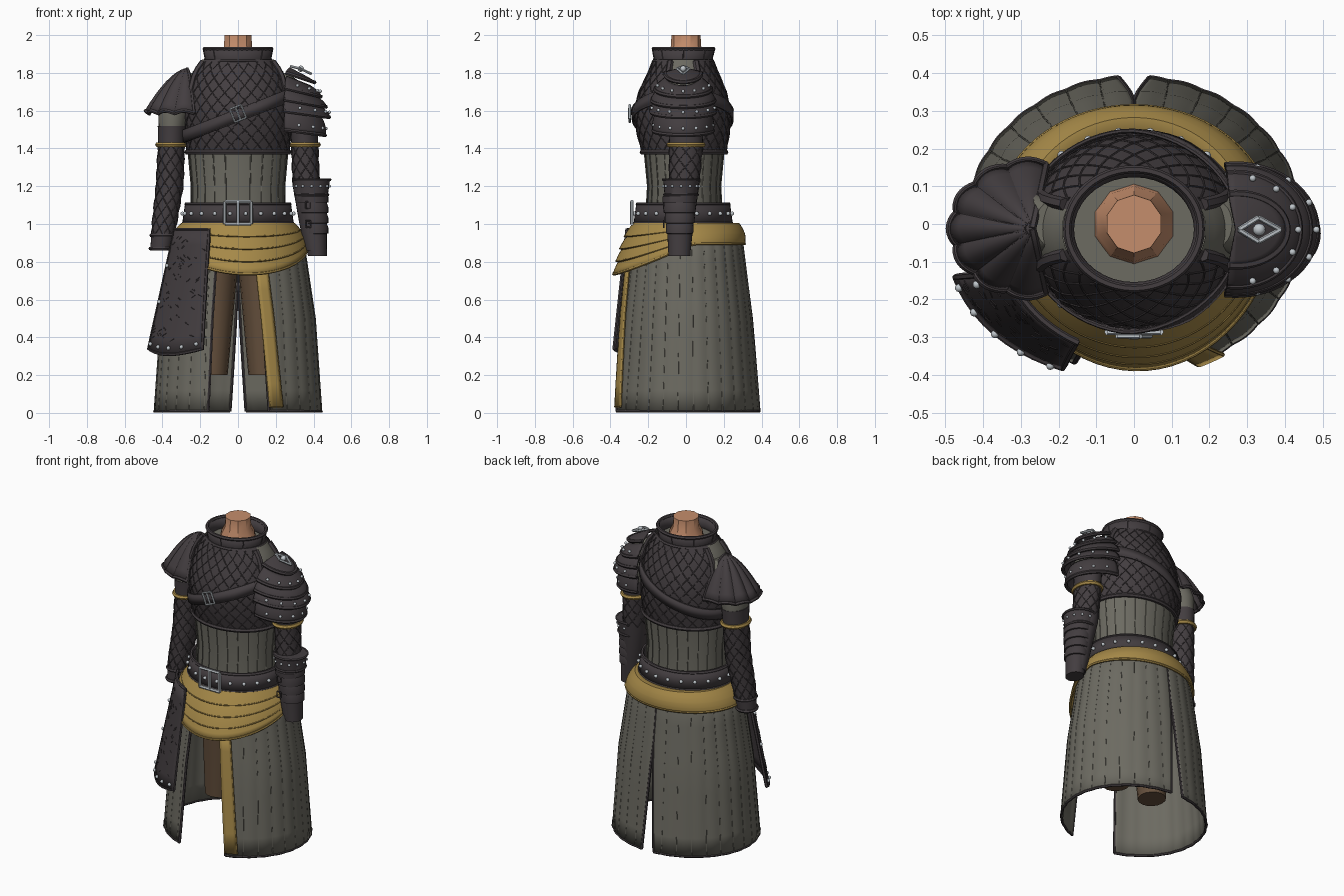
import bpy, bmesh, math, random
from mathutils import Vector

cube = bpy.data.objects.get("Cube")
if cube:
    bpy.data.objects.remove(cube, do_unlink=True)
random.seed(4)
made = []


def material(name, *rgb):
    m = bpy.data.materials.new(name)
    m.use_nodes = True
    m.diffuse_color = (*rgb, 1)
    m.node_tree.nodes["Principled BSDF"].inputs["Base Color"].default_value = (*rgb, 1)
    return m


cloth = material("grey cloth", .15, .145, .12)
leather = material("dark leather", .056, .047, .051)
gold = material("gold fabric", .38, .25, .065)
skin = material("skin", .56, .27, .15)
brown = material("brown leggings", .13, .08, .046)
metal = material("steel", .52, .56, .59)


def steps(a, b, n):
    return [a + (b - a) * i / n for i in range(n + 1)]


def circle(n):
    return [360 * i / n - 180 for i in range(n)]


def finish(name, bm, *mats):
    mesh = bpy.data.meshes.new(name)
    bm.to_mesh(mesh)
    bm.free()
    for m in mats:
        mesh.materials.append(m)
    ob = bpy.data.objects.new(name, mesh)
    bpy.context.collection.objects.link(ob)
    made.append(ob)
    return ob


def loft(*rings):
    """Oval rings (z, cx, cy, rx, ry), rising; angle 0 is front, 90 is +x."""
    def f(angle, z, off=0):
        k = 0
        while k < len(rings) - 2 and z > rings[k + 1][0]:
            k += 1
        lo, hi = rings[k], rings[k + 1]
        t = (z - lo[0]) / (hi[0] - lo[0])
        cx, cy, rx, ry = (p + (q - p) * t for p, q in zip(lo[1:], hi[1:]))
        a = math.radians(angle)
        return Vector((cx + (rx + off) * math.sin(a), cy - (ry + off) * math.cos(a), z))
    f.levels = [r[0] for r in rings]
    return f


def sheet(name, f, us, vs, mats, thick=0, closed=False, caps=False, pick=None):
    mats = mats if isinstance(mats, tuple) else (mats,)
    bm = bmesh.new()
    rows = [[bm.verts.new(f(u, v)) for u in us] for v in vs]
    n = len(us)
    for j in range(len(vs) - 1):
        for i in range(n if closed else n - 1):
            k = (i + 1) % n
            face = bm.faces.new((rows[j][i], rows[j][k], rows[j + 1][k], rows[j + 1][i]))
            if pick:
                face.material_index = pick(us[i] + 2, (vs[j] + vs[j + 1]) / 2)
    if caps:
        bm.faces.new(rows[0])
        bm.faces.new(rows[-1])
    bmesh.ops.remove_doubles(bm, verts=bm.verts, dist=1e-5)
    bmesh.ops.recalc_face_normals(bm, faces=bm.faces)
    ob = finish(name, bm, *mats)
    if thick:
        mod = ob.modifiers.new("thickness", "SOLIDIFY")
        mod.thickness, mod.offset = thick, 0


def cords(name, lines, radius, mat, closed=False):
    cu = bpy.data.curves.new(name, "CURVE")
    cu.dimensions = "3D"
    cu.bevel_depth, cu.bevel_resolution, cu.use_fill_caps = radius, 1, True
    for line in lines:
        sp = cu.splines.new("POLY")
        sp.points.add(len(line) - 1)
        for p, co in zip(sp.points, line):
            p.co = (*co, 1)
        sp.use_cyclic_u = closed
    cu.materials.append(mat)
    ob = bpy.data.objects.new(name, cu)
    bpy.context.collection.objects.link(ob)
    bpy.ops.object.select_all(action="DESELECT")
    ob.select_set(True)
    bpy.context.view_layer.objects.active = ob
    bpy.ops.object.convert(target="MESH")
    made.append(bpy.context.view_layer.objects.active)


def studs(name, points, radius=.011):
    bm = bmesh.new()
    for p in points:
        new = bmesh.ops.create_icosphere(bm, subdivisions=2, radius=radius)["verts"]
        bmesh.ops.translate(bm, verts=new, vec=p)
    finish(name, bm, metal)


def bars(corners):
    """Straight sides joining the corners of a closed outline."""
    return [[a, b] for a, b in zip(corners, corners[1:] + corners[:1])]


def frame(cx, y, cz, w, h, slope=0):
    return bars([(cx + x * w - z * h * slope, y, cz + z * h + slope * x * w)
                 for x, z in ((-1, -1), (1, -1), (1, 1), (-1, 1))])


def hoop(f, z, off=0):
    return [f(a, z, off) for a in circle(48)]


def quilt(name, f, z0, z1, count, twist, skip=lambda a, z: False):
    lines = []
    for start in circle(count):
        for sign in (1, -1):
            run = []
            for z in steps(z0, z1, 28):
                a = (start + sign * twist * (z - z0) + 180) % 360 - 180
                if skip(a, z):
                    lines.append(run)
                    run = []
                else:
                    run.append(f(a, z, .001))
            lines.append(run)
    cords(name, [l for l in lines if len(l) > 1], .0028, leather)


# Neck and legs
neck = loft((1.8, 0, 0, .122, .115), (1.9, 0, 0, .1, .1), (1.94, 0, 0, .078, .08), (2, 0, 0, .075, .077))
sheet("neck", neck, circle(10), neck.levels, skin, closed=True, caps=True)
for s, side in ((1, "left"), (-1, "right")):
    leg = loft((.2, s * .135, 0, .08, .085), (.68, s * .118, 0, .108, .12), (.98, s * .11, 0, .12, .15))
    sheet(side + "_leg", leg, circle(16), leg.levels, brown, closed=True, caps=True)

# Skirt panels with a front opening and a back slit
base = loft((0, 0, -.002, .438, .387), (.5, 0, 0, .403, .345), (.88, 0, 0, .346, .298), (1, 0, 0, .28, .262))


def pleat(a, z, off=0):
    return base(a, z, off + .004 * abs(math.sin(math.radians(a * 15))))


def back_edge(z):
    return 180 - 5.5 * max(0, 1 - z / .7)


def front_edge(s, z):
    return 22 - 6 * z if s > 0 else 21 - 3 * z


levels = [.008, .12, .25, .38, .5, .6, .7, .8, .88, .94, 1]
for s, side in ((1, "left"), (-1, "right")):
    def panel(t, z, off=0, s=s):
        a = front_edge(s, z)
        return pleat(s * (a + (back_edge(z) - a) * t), z, off)
    ts = steps(0, 1, 78)
    sheet(side + "_skirt", panel, ts, levels, cloth, thick=.01)
    cords(side + "_skirt_hem", [[panel(t, levels[0]) for t in ts]], .008, leather)
    cords(side + "_skirt_edges", [[panel(t, z) for z in levels[:-1]] for t in (0, 1)], .008, leather)
    cords(side + "_skirt_seams", [[pleat(s * a, z, .004) for z in levels] for a in range(24, 180, 12)], .003, cloth)


# Gold sash with folds in front, tucked under the belt, and its hanging tail
def sash(a, t, off=0):
    if t < 0:
        t, off = 0, -.06
    w = max(0, math.cos(math.radians(a - 8))) ** 1.2
    fold = .014 * w * ((4 * t) % 1 if t < 1 else 1) + .012 * math.sin(math.pi * t) + off
    r = math.radians(a)
    return Vector(((.3 + .065 * t + fold) * math.sin(r),
                   -(.28 + t * (.03 + .06 * w) + fold) * math.cos(r), 1 - t * (.105 + .16 * w)))


folds = [-1, 0, .12, .24, .26, .37, .49, .51, .62, .74, .76, .88, 1]
sheet("sash", sash, circle(72), folds, gold, thick=.01, closed=True)
cords("sash_folds", [[sash(a, t, .002) for a in range(-75, 91, 5)] for t in (.245, .495, .745)], .004, gold)
cords("sash_rim", [[sash(a, 1) for a in circle(72)]], .008, gold, True)


def tail(t, z):
    return base(22.5 - 10 * z + 9 * t, z, .018)


sheet("sash_tail", tail, steps(0, 1, 4), steps(.03, .78, 6), gold, thick=.012)
cords("sash_tail_edges", [[tail(t, z) for z in steps(.03, .78, 6)] for t in (0, 1)], .006, gold)

# Waist
waist = loft((1, 0, -.01, .25, .205), (1.2, 0, -.01, .247, .193), (1.4, 0, -.01, .265, .212))
sheet("waist", waist, circle(48), waist.levels, cloth, closed=True, caps=True)
cords("waist_seams", [[waist(a, z, .001) for z in waist.levels] for a in circle(24)], .003, cloth)

# Belt
belt = loft((1, 0, -.015, .288, .255), (1.11, 0, -.015, .272, .24))
sheet("belt", belt, circle(48), belt.levels, leather, thick=.016, closed=True)
cords("belt_edges", [hoop(belt, z) for z in (1.005, 1.105)], .011, leather, True)
studs("belt_studs", [belt(a + 8, 1.055, .014) for a in circle(22)])
cords("belt_buckle", frame(0, -.286, 1.06, .07, .06) + [[(0, -.288, 1), (0, -.288, 1.12)]], .009, metal)

# Chest, with cloth showing at the arm openings
chest = loft((1.37, 0, -.01, .27, .22), (1.48, 0, -.015, .28, .245), (1.6, 0, -.02, .282, .256),
             (1.7, 0, -.018, .272, .232), (1.8, 0, -.015, .245, .187), (1.87, 0, -.015, .19, .158))


def opening(a, z):
    return int(70 < abs(a) < 110 and z > 1.62)


chest_z = steps(1.37, 1.62, 6) + steps(1.62, 1.87, 8)[1:]
sheet("chest", chest, circle(72), chest_z, (leather, cloth), closed=True, pick=opening)
sheet("collar_floor", lambda a, r: (r * math.sin(math.radians(a)), -.015 - r * math.cos(math.radians(a)), 1.862),
      circle(24), [0, .16], cloth, closed=True)
quilt("chest_quilting", chest, 1.38, 1.86, 24, 190, opening)
cords("chest_hem", [hoop(chest, 1.38)], .013, leather, True)
arch = [(66, z) for z in steps(1.86, 1.66, 5)] + [(70, 1.63)]
arch += [(a, 1.62) for a in range(78, 103, 8)] + [(180 - a, z) for a, z in reversed(arch)]
cords("arm_opening_trim", [[chest(s * a, z, .004) for a, z in arch] for s in (1, -1)], .017, leather)

# Collar
collar = loft((1.84, 0, -.015, .176, .154), (1.88, 0, -.015, .167, .147), (1.928, 0, -.013, .177, .158))
sheet("collar", collar, circle(36), collar.levels, leather, thick=.016, closed=True)
cords("collar_rims", [hoop(collar, 1.928), hoop(collar, 1.862, .004)], .011, leather, True)
cords("collar_seams", [[collar(a, z, .008) for z in collar.levels] for a in circle(8)], .003, leather)


# Diagonal chest strap
def strap(a, v):
    z = 1.575 + .112 * math.sin(math.radians(a)) + v
    return chest(a, z, .012)


sheet("chest_strap", strap, circle(60), [-.03, .03], leather, thick=.012, closed=True)
cords("chest_strap_edges", [[strap(a, v) for a in circle(60)] for v in (-.03, .03)], .006, leather, True)
cords("strap_buckle", frame(0, -.298, 1.585, .03, .034, .4) + [[(.012, -.3, 1.555), (-.012, -.3, 1.615)]], .006, metal)

# Arms: cloth at the shoulder, quilted leather below
for s, side in ((1, "left"), (-1, "right")):
    sleeve = loft((1.5, s * .35, 0, .07, .09), (1.6, s * .34, 0, .083, .098), (1.72, s * .29, 0, .085, .088),
                  (1.8, s * .22, 0, .04, .06))
    sheet(side + "_shoulder", sleeve, circle(24), sleeve.levels, cloth, closed=True, caps=True)
    arm = loft((.86, s * .41, -.035, .055, .06), (1, s * .39, -.03, .065, .07),
               (1.2, s * .362, -.01, .072, .08), (1.42, s * .353, 0, .07, .088), (1.52, s * .35, 0, .075, .094))
    sheet(side + "_sleeve", arm, circle(24), arm.levels, leather, closed=True, caps=True)
    quilt(side + "_sleeve_quilting", arm, .94 if s < 0 else 1.22, 1.41, 8, 560)
    cords(side + "_arm_band", [hoop(arm, 1.42, .002)], .014, gold, True)
    if s < 0:
        cords("right_cuff", [hoop(arm, z) for z in (.87, .94)], .01, leather, True)

# Left bracer of stacked rings
rings = [(.83, .42, -.035, .05, .058)]
for k in range(4):
    r = .066 + .006 * k
    z = .95 + .055 * k
    rings += [(z - .002, .412 - .006 * k, -.034, r - .008, r - .002), (z, .412 - .006 * k, -.034, r, r + .006),
              (z + .03, .41 - .006 * k, -.033, r + .002, r + .008)]
rings += [(1.155, .39, -.026, .086, .088), (1.24, .39, -.025, .098, .096)]
bracer = loft(*rings)
sheet("bracer", bracer, circle(28), bracer.levels, leather, closed=True, caps=True)
cords("bracer_rims", [hoop(bracer, z) for z in (1.155, 1.235)], .008, leather, True)
studs("bracer_studs", [bracer(a, 1.2, .002) for a in circle(12)], .008)
cords("bracer_buckles", [b for z in (1, 1.1) for b in frame(.372, -.118, z, .014, .018)], .004, leather)

# Left shoulder guard of overlapping plates
plates = [((0, 0, 1.825, 0), (.135, .095, 1.795, .045)), ((.11, .085, 1.775, .045), (.168, .148, 1.715, .04)),
          ((.14, .125, 1.71, .035), (.195, .166, 1.655, .035)), ((.165, .14, 1.65, .03), (.212, .17, 1.595, .03)),
          ((.165, .14, 1.59, .02), (.19, .158, 1.495, .025))]
arc = list(range(-8, 189, 7))
for k, (top, low) in enumerate(plates):
    def plate(a, t, top=top, low=low):
        rx, ry, z, drop = (p + (q - p) * t for p, q in zip(top, low))
        c, si = math.cos(math.radians(a)), math.sin(math.radians(a))
        bulge = 1 + .2 * t * (1 - t)
        return Vector((.27 + rx * bulge * si, -.015 - ry * bulge * c, z - drop * si))
    sheet(f"shoulder_plate_{k + 1}", plate, arc, steps(0, 1, 5), leather, thick=.012)
    cords(f"shoulder_plate_rim_{k + 1}", [[plate(a, 1) for a in arc]], .011, leather)
    if k in (1, 3, 4):
        studs(f"shoulder_studs_{k + 1}", [plate(a, .8) * 1.01 for a in range(15, 170, 25)], .009)
cords("shoulder_ornament", bars([(.278, -.015, 1.835), (.33, -.047, 1.822), (.388, -.015, 1.795), (.33, .017, 1.822)]),
      .007, metal)
studs("shoulder_gem", [(.332, -.015, 1.822)], .017)


# Right shoulder guard, a ribbed fan
def fan(a, t, lift=0):
    bump = abs(math.sin(math.pi * 7 * (a + 10) / 200))
    r = t * (.97 + .06 * bump)
    c, si = math.cos(math.radians(a)), math.sin(math.radians(a))
    return Vector((-.27 - .212 * r * si, -.012 - .175 * r * c, 1.82 - .235 * t ** 1.6 + .014 * bump * t + lift))


fan_us = steps(-10, 190, 56)
sheet("shoulder_fan", fan, fan_us, steps(0, 1, 8), leather, thick=.01)
cords("shoulder_fan_rim", [[fan(a, 1) for a in fan_us]], .011, leather)
cords("shoulder_fan_sides", [[fan(a, t) for t in steps(0, 1, 8)] for a in (-10, 190)], .011, leather)
cords("shoulder_fan_ribs", [[fan(-10 + 200 * k / 7, t, .004) for t in steps(.08, 1, 8)] for k in range(1, 7)],
      .004, leather)

# Hanging hip guard on the right
guard_shape = loft((.3, 0, 0, .512, .415), (.97, 0, 0, .36, .345))


def guard(u, t, off=0):
    z = .97 - t * (.63 + .03 * math.sin(math.pi * u))
    return guard_shape(-(68 + 2 * t) + u * (43 + 5 * t), z, off)


sheet("hip_guard", guard, steps(0, 1, 10), steps(0, 1, 8), leather, thick=.014)
edge = [guard(u, 0) for u in steps(0, 1, 10)] + [guard(1, t) for t in steps(.1, 1, 8)]
edge += [guard(u, 1) for u in steps(.9, 0, 9)] + [guard(0, t) for t in steps(.9, .1, 8)]
cords("hip_guard_rim", [edge], .01, leather, True)
studs("hip_guard_studs", [guard(u, .95, .01) for u in steps(.08, .92, 4)] + [guard(.07, t, .01) for t in (.3, .6)])
marks = []
for _ in range(60):
    u, t = random.uniform(.08, .9), random.uniform(.05, .9)
    marks.append([guard(u, t, .007), guard(u + random.choice((-.06, .06)), t + .02, .007)])
cords("hip_guard_marks", marks, .0025, leather)

# Smooth shading that keeps hard edges
bpy.ops.object.select_all(action="DESELECT")
for ob in made:
    ob.select_set(True)
bpy.context.view_layer.objects.active = made[0]
bpy.ops.object.shade_smooth_by_angle(angle=math.radians(32))
